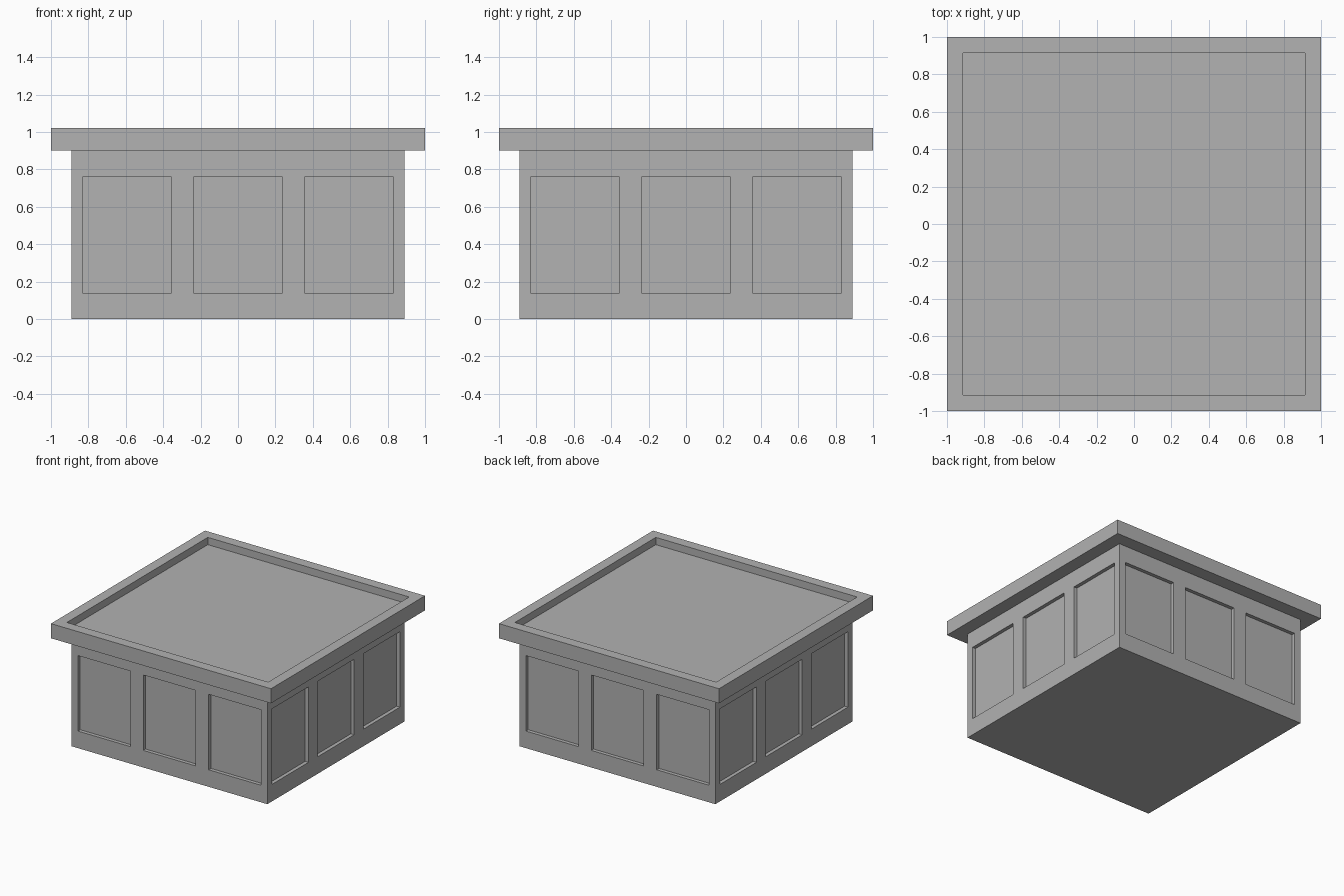
import bpy
import bmesh
from mathutils import Matrix, Vector

cube = bpy.data.objects.get("Cube")
if cube:
    bpy.data.objects.remove(cube, do_unlink=True)

BODY_HALF, BODY_TOP = 0.89, 0.90
ROOF_TOP, RIM_WIDTH, RIM_DEPTH = 1.02, 0.085, 0.06
PANEL_HALF, PANEL_SPACING = 0.238, 0.594
PANEL_BOTTOM, PANEL_TOP, PANEL_DEPTH = 0.14, 0.76, 0.03

# One plain grey for the whole building
grey = bpy.data.materials.new("plain grey")
grey.use_nodes = True
colour = (0.445, 0.445, 0.445, 1)
grey.diffuse_color = colour
grey.node_tree.nodes["Principled BSDF"].inputs["Base Color"].default_value = colour


def block(half, bottom, top):
    bm = bmesh.new()
    size = Matrix.Diagonal((2 * half, 2 * half, top - bottom, 1))
    place = Matrix.Translation((0, 0, (bottom + top) / 2))
    bmesh.ops.create_cube(bm, size=1, matrix=place @ size)
    return bm


def cut(bm, axis, value):
    normal = Vector((0, 0, 0))
    normal[axis] = 1
    bmesh.ops.bisect_plane(bm, geom=bm.verts[:] + bm.edges[:] + bm.faces[:],
                           plane_co=normal * value, plane_no=normal)


def finish(bm, name):
    bm.normal_update()
    mesh = bpy.data.meshes.new(name)
    bm.to_mesh(mesh)
    bm.free()
    mesh.materials.append(grey)
    obj = bpy.data.objects.new(name, mesh)
    bpy.context.collection.objects.link(obj)


# Walls with three recessed panels on every side
walls = block(BODY_HALF, 0, BODY_TOP)
centres = [-PANEL_SPACING, 0, PANEL_SPACING]
for z in (PANEL_BOTTOM, PANEL_TOP):
    cut(walls, 2, z)
for axis in (0, 1):
    for centre in centres:
        for side in (-1, 1):
            cut(walls, axis, centre + side * PANEL_HALF)
walls.normal_update()


def is_panel(face):
    mid = face.calc_center_median()
    if abs(face.normal.z) > 0.5 or not PANEL_BOTTOM < mid.z < PANEL_TOP:
        return False
    along = mid.y if abs(face.normal.x) > 0.5 else mid.x
    return any(abs(along - c) < PANEL_HALF / 2 for c in centres)


panels = [f for f in walls.faces if is_panel(f)]
bmesh.ops.inset_individual(walls, faces=panels, thickness=0, depth=-PANEL_DEPTH)
finish(walls, "walls")

# Overhanging flat roof with a raised rim
roof = block(1, BODY_TOP, ROOF_TOP)
roof.normal_update()
deck = [f for f in roof.faces if f.normal.z > 0.5]
bmesh.ops.inset_individual(roof, faces=deck, thickness=RIM_WIDTH, use_even_offset=True)
bmesh.ops.inset_individual(roof, faces=deck, thickness=0, depth=-RIM_DEPTH)
finish(roof, "roof")
